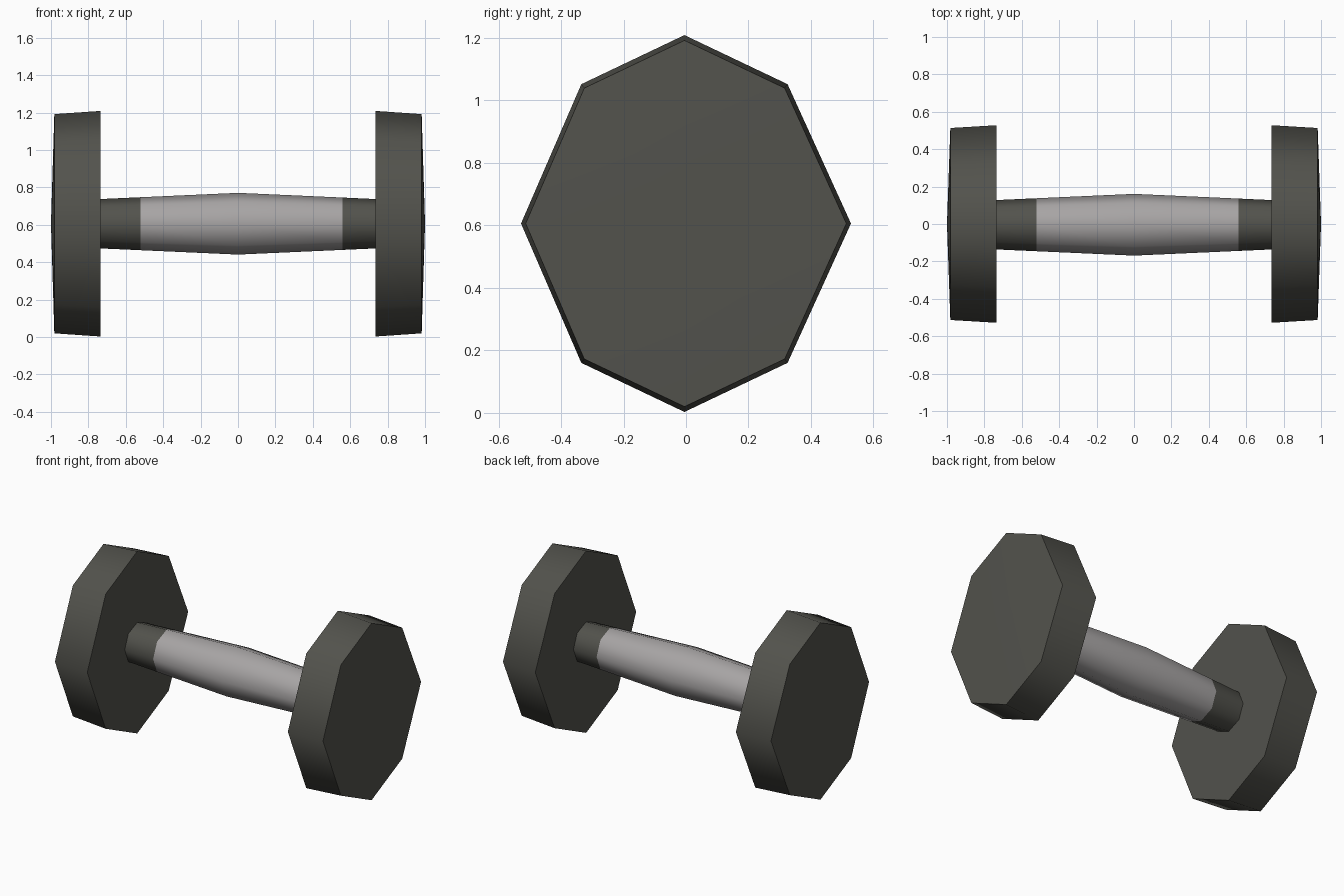
import bpy, bmesh, math

if "Cube" in bpy.data.objects:
    bpy.data.objects.remove(bpy.data.objects["Cube"])

CZ = 0.606  # height of the bar axis


def material(name, rgb):
    m = bpy.data.materials.new(name)
    m.diffuse_color = (*rgb, 1)
    m.use_nodes = True
    m.node_tree.nodes["Principled BSDF"].inputs["Base Color"].default_value = m.diffuse_color
    return m


dark = material("dark rubber", (0.085, 0.085, 0.073))
steel = material("grey steel", (0.39, 0.375, 0.375))

# Octagon outlines (y, z) about the bar axis
HEAD = [(-0.005, 0.603), (-0.335, 0.446), (-0.528, 0), (-0.335, -0.446),
        (-0.005, -0.603), (0.325, -0.446), (0.528, 0), (0.325, 0.446)]
ROUND = [(math.cos(i * math.pi / 4), math.sin(i * math.pi / 4)) for i in range(8)]


def loft(name, outline, stations, mats, y0=0.0, tip=None, cap_start=True):
    """Skin scaled copies of an outline along x; stations are (x, scale)."""
    bm = bmesh.new()
    rings = [[bm.verts.new((x, y0 + y * s, CZ + z * s)) for y, z in outline]
             for x, s in stations]
    n = len(outline)
    for a, b in zip(rings, rings[1:]):
        for i in range(n):
            j = (i + 1) % n
            bm.faces.new((a[i], a[j], b[j], b[i]))
    if cap_start:
        bm.faces.new(rings[0])
    if tip is not None:
        t = bm.verts.new((tip, y0, CZ))
        for i in range(n):
            bm.faces.new((rings[-1][i], rings[-1][(i + 1) % n], t))
    bmesh.ops.recalc_face_normals(bm, faces=bm.faces)
    # Steel only on the grip between the dark collars
    for f in bm.faces:
        x = f.calc_center_median().x
        f.material_index = 1 if len(mats) > 1 and -0.52 < x < 0.56 else 0
    me = bpy.data.meshes.new(name)
    bm.to_mesh(me)
    bm.free()
    for m in mats:
        me.materials.append(m)
    ob = bpy.data.objects.new(name, me)
    bpy.context.collection.objects.link(ob)
    bpy.ops.object.select_all(action='DESELECT')
    ob.select_set(True)
    bpy.context.view_layer.objects.active = ob
    bpy.ops.object.shade_smooth_by_angle(angle=math.radians(55))
    return ob


# Weights: flat inner face, slight taper, shallow domed outer face
for side, label in ((-1, "left"), (1, "right")):
    loft(label + "_weight", HEAD, [(side * 0.735, 1.0), (side * 0.982, 0.972)],
         [dark], tip=side * 1.0)

# Handle: swollen in the middle, dark collars near the weights
def radius(x):
    return 0.165 - 0.033 * abs(x) / 0.735


loft("handle", ROUND, [(x, radius(x)) for x in (-0.74, -0.52, 0, 0.56, 0.74)],
     [dark, steel], y0=-0.004)
